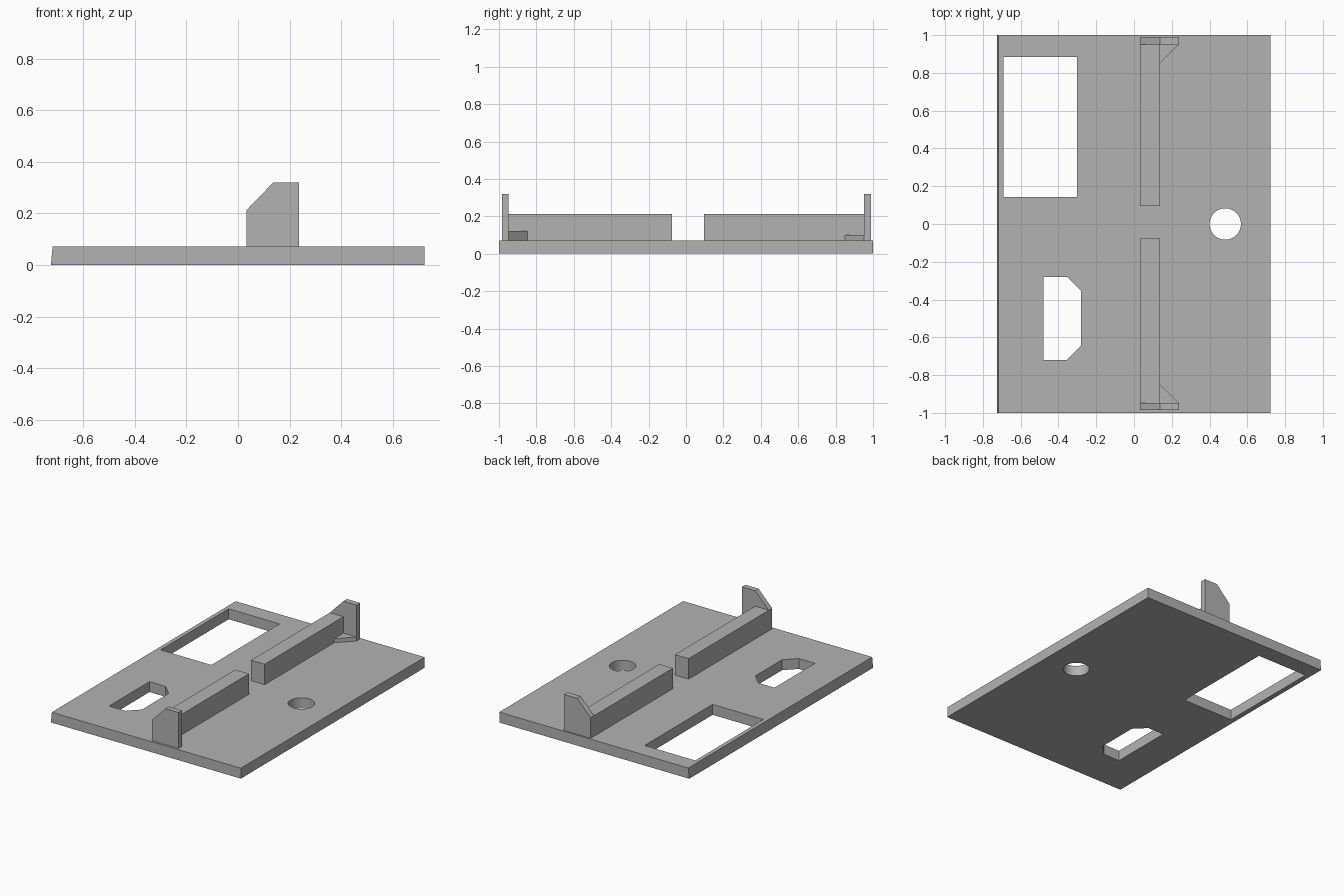
import bpy
import bmesh
from math import cos, sin, tau, radians

if "Cube" in bpy.data.objects:
    bpy.data.objects.remove(bpy.data.objects["Cube"])

GREY = (0.45, 0.45, 0.45, 1)
grey = bpy.data.materials.new("plain grey")
grey.use_nodes = True
grey.diffuse_color = GREY
grey.node_tree.nodes["Principled BSDF"].inputs["Base Color"].default_value = GREY


def prism(name, outline, lo, hi, axis="z"):
    """Extrude a flat outline (xy for axis z, xz for axis y) from lo to hi."""
    bm = bmesh.new()
    place = (lambda a, b, c: (a, b, c)) if axis == "z" else (lambda a, b, c: (a, c, b))
    ends = [[bm.verts.new(place(a, b, c)) for a, b in outline] for c in (lo, hi)]
    bm.faces.new(ends[0])
    bm.faces.new(ends[1])
    n = len(outline)
    for i in range(n):
        j = (i + 1) % n
        bm.faces.new((ends[0][i], ends[0][j], ends[1][j], ends[1][i]))
    bmesh.ops.recalc_face_normals(bm, faces=bm.faces)
    mesh = bpy.data.meshes.new(name)
    bm.to_mesh(mesh)
    bm.free()
    mesh.materials.append(grey)
    obj = bpy.data.objects.new(name, mesh)
    bpy.context.collection.objects.link(obj)
    return obj


def rect(x0, x1, y0, y1):
    return [(x0, y0), (x1, y0), (x1, y1), (x0, y1)]


TOP = 0.072               # upper face of the plate
X0, X1, X2 = 0.033, 0.137, 0.237   # rail left, rail right, end stop right
RAIL_TOP, STOP_TOP = 0.213, 0.32

# Base plate with a slightly sloped left edge
plate = prism("base_plate", [(-0.725, 0), (0.722, 0), (0.722, TOP), (-0.718, TOP)], -1, 1, "y")

# Openings through the plate
round_outline = [(0.483 + 0.083 * cos(tau * i / 48), 0.083 * sin(tau * i / 48)) for i in range(48)]
slot_outline = [(-0.478, -0.72), (-0.355, -0.72), (-0.28, -0.645),
                (-0.28, -0.355), (-0.355, -0.28), (-0.478, -0.28)]
openings = {
    "window_cutter": rect(-0.69, -0.303, 0.143, 0.884),
    "slot_cutter": slot_outline,
    "round_hole_cutter": round_outline,
}
bpy.context.view_layer.objects.active = plate
plate.select_set(True)
for name, outline in openings.items():
    cutter = prism(name, outline, -0.1, 0.2)
    cutter.hide_render = True
    cut = plate.modifiers.new(name, "BOOLEAN")
    cut.operation = "DIFFERENCE"
    cut.solver = "EXACT"
    cut.object = cutter
    bpy.ops.object.modifier_apply(modifier=cut.name)
    bpy.data.objects.remove(cutter)
bpy.ops.object.shade_smooth_by_angle(angle=radians(30))

# Rails, end stops and corner gussets at both ends
stop_outline = [(X0, TOP), (X2, TOP), (X2, STOP_TOP), (X1, STOP_TOP), (X0, RAIL_TOP)]
for end, rail_start, inner, outer, gusset_top in (
        ("front", -0.076, -0.948, -0.985, 0.122),
        ("back", 0.095, 0.951, 0.99, 0.1)):
    prism(end + "_rail", rect(X0, X1, rail_start, inner), TOP, RAIL_TOP)
    prism(end + "_end_stop", stop_outline, inner, outer, "y")
    tip = inner + (0.1 if inner < 0 else -0.1)
    prism(end + "_gusset", [(X1, inner), (X2, inner), (X1, tip)], TOP, gusset_top)
